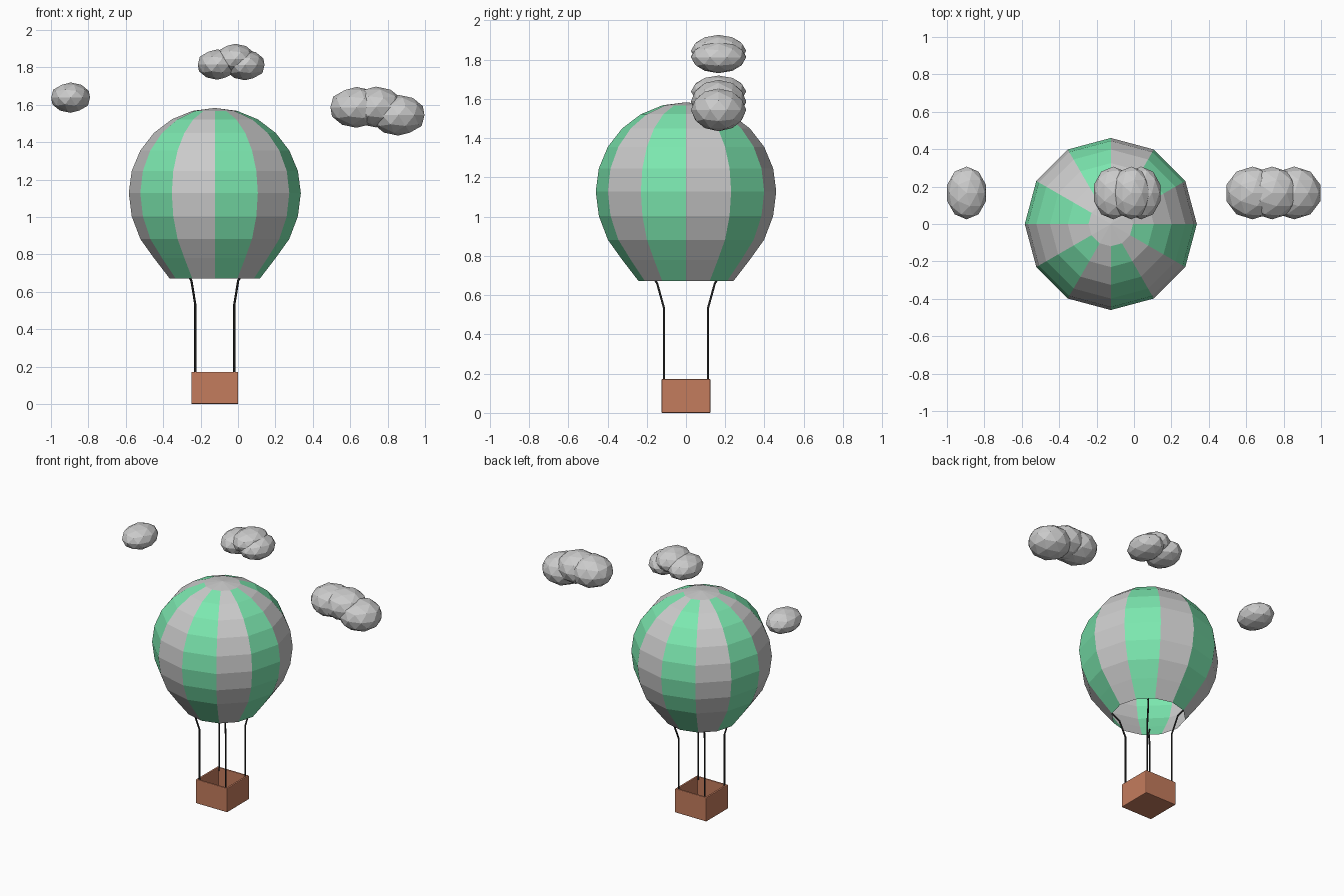
import bpy, bmesh, math
from mathutils import Matrix

if "Cube" in bpy.data.objects:
    bpy.data.objects.remove(bpy.data.objects["Cube"])

CX = -0.124  # balloon axis


def material(name, rgb):
    m = bpy.data.materials.new(name)
    m.diffuse_color = (*rgb, 1)
    m.use_nodes = True
    m.node_tree.nodes["Principled BSDF"].inputs["Base Color"].default_value = m.diffuse_color
    return m


def add_object(name, bm, mats=()):
    bmesh.ops.recalc_face_normals(bm, faces=bm.faces)
    me = bpy.data.meshes.new(name)
    bm.to_mesh(me)
    bm.free()
    for m in mats:
        me.materials.append(m)
    ob = bpy.data.objects.new(name, me)
    bpy.context.collection.objects.link(ob)
    return ob


grey = material("grey_cloth", (0.8, 0.8, 0.8))
green = material("green_cloth", (0.2, 0.8, 0.43))
brown = material("basket_brown", (0.55, 0.2, 0.11))
black = material("rope_black", (0.02, 0.02, 0.02))

# Envelope: 12-sided lathe, open at the mouth, alternating stripes, grey crown
N, R, MID = 12, 0.46, 1.128
profile = [(0.242, 0.672), (0.325, 0.78), (0.398, 0.882), (0.444, 1.003)]
profile += [(R * math.cos(math.radians(a)), MID + 0.455 * math.sin(math.radians(a)))
            for a in range(0, 90, 15)]
bm = bmesh.new()
rings = [[bm.verts.new((CX + r * math.cos(k * math.tau / N), r * math.sin(k * math.tau / N), z))
          for k in range(N)] for r, z in profile]
crown = bm.verts.new((CX, 0, MID + 0.455))
for k in range(N):
    j = (k + 1) % N
    for lo, hi in zip(rings, rings[1:]):
        bm.faces.new((lo[k], lo[j], hi[j], hi[k])).material_index = k % 2
    bm.faces.new((rings[-1][k], rings[-1][j], crown))
add_object("balloon_envelope", bm, (grey, green))

# Basket: hollow open-topped box with softened edges
bm = bmesh.new()
bmesh.ops.create_cube(bm, size=1, matrix=Matrix.Translation((CX, 0, 0.086))
                      @ Matrix.Diagonal((0.25, 0.25, 0.172, 1)))
bm.faces.ensure_lookup_table()
top = max(bm.faces, key=lambda f: f.calc_center_median().z)
bmesh.ops.inset_region(bm, faces=[top], thickness=0.022)
inner = bmesh.ops.extrude_discrete_faces(bm, faces=[top])["faces"][0]
bmesh.ops.translate(bm, verts=inner.verts, vec=(0, 0, -0.145))
basket = add_object("basket", bm, (brown,))
bev = basket.modifiers.new("soft_edges", 'BEVEL')
bev.width = 0.005
bev.segments = 2

# Ropes: four thin tubes flaring out to the mouth
for name, sx, sy in (("front_left", -1, -1), ("front_right", 1, -1),
                     ("back_left", -1, 1), ("back_right", 1, 1)):
    cu = bpy.data.curves.new(name + "_rope", 'CURVE')
    cu.dimensions = '3D'
    cu.bevel_depth = 0.006
    cu.bevel_resolution = 1
    cu.use_fill_caps = True
    sp = cu.splines.new('POLY')
    pts = [(0.104, 0.111, 0.15), (0.104, 0.111, 0.53), (0.125, 0.147, 0.66), (0.16, 0.18, 0.715)]
    sp.points.add(len(pts) - 1)
    for p, (x, y, z) in zip(sp.points, pts):
        p.co = (CX + sx * x, sy * y, z, 1)
    cu.materials.append(black)
    bpy.context.collection.objects.link(bpy.data.objects.new(name + "_rope", cu))

# Clouds: clusters of squashed low-poly balls (x, z centres; x, z radii)
clouds = {
    "left_cloud": ((0.109, 0.081), [(-0.895, 1.638)]),
    "middle_cloud": ((0.109, 0.081), [(-0.111, 1.815), (-0.015, 1.845), (0.038, 1.812)]),
    "right_cloud": ((0.147, 0.109), [(0.634, 1.586), (0.738, 1.588), (0.857, 1.544)]),
}
for name, ((rx, rz), centres) in clouds.items():
    bm = bmesh.new()
    for x, z in centres:
        bmesh.ops.create_icosphere(bm, subdivisions=2, radius=1,
                                   matrix=Matrix.Translation((x, 0.166, z))
                                   @ Matrix.Diagonal((rx, 0.141, rz, 1)))
    add_object(name, bm)
